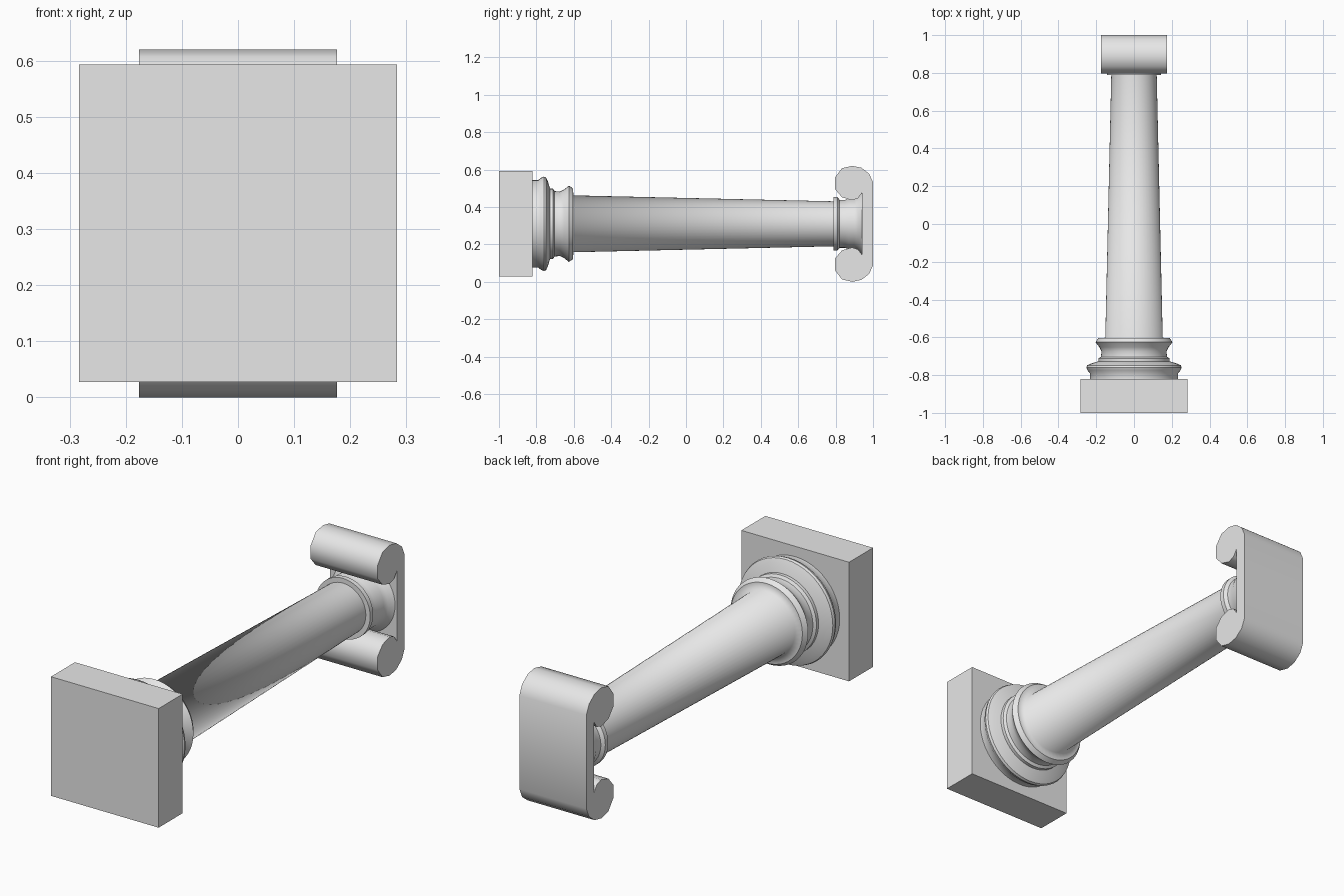
import bpy, bmesh, math

cube = bpy.data.objects.get("Cube")
if cube:
    bpy.data.objects.remove(cube, do_unlink=True)

AXIS_Z = 0.31
SEGMENTS = 48

stone = bpy.data.materials.new("light_grey_stone")
stone.use_nodes = True
colour = (0.8, 0.8, 0.8, 1)
stone.diffuse_color = colour
stone.node_tree.nodes["Principled BSDF"].inputs["Base Color"].default_value = colour


def finish(name, bm, angle=None):
    """Turn a bmesh into an object lying on the column axis."""
    mesh = bpy.data.meshes.new(name)
    bm.to_mesh(mesh)
    bm.free()
    mesh.materials.append(stone)
    obj = bpy.data.objects.new(name, mesh)
    obj.location.z = AXIS_Z
    bpy.context.collection.objects.link(obj)
    if angle:
        bpy.ops.object.select_all(action='DESELECT')
        obj.select_set(True)
        bpy.context.view_layer.objects.active = obj
        bpy.ops.object.shade_smooth_by_angle(angle=math.radians(angle))
    return obj


def lathe(name, profile, angle):
    """Revolve (y, radius) points around the y axis."""
    bm = bmesh.new()
    rings = []
    for y, r in profile:
        turns = [math.tau * j / SEGMENTS for j in range(SEGMENTS)]
        rings.append([bm.verts.new((r * math.cos(a), y, r * math.sin(a))) for a in turns])
    for lower, upper in zip(rings, rings[1:]):
        for j in range(SEGMENTS):
            k = (j + 1) % SEGMENTS
            bm.faces.new((lower[j], upper[j], upper[k], lower[k]))
    return finish(name, bm, angle)


def prism(name, outline, half_width, angle=None):
    """Extrude a closed (y, z) outline across x."""
    bm = bmesh.new()
    face = bm.faces.new([bm.verts.new((-half_width, y, z)) for y, z in outline])
    result = bmesh.ops.extrude_face_region(bm, geom=[face])
    moved = [v for v in result["geom"] if isinstance(v, bmesh.types.BMVert)]
    bmesh.ops.translate(bm, verts=moved, vec=(2 * half_width, 0, 0))
    bmesh.ops.recalc_face_normals(bm, faces=bm.faces)
    return finish(name, bm, angle)


# Square plinth
prism("plinth", [(-1, -0.283), (-0.82, -0.283), (-0.82, 0.283), (-1, 0.283)], 0.283)

# Turned base mouldings
lathe("base_moulding", [
    (-0.82, 0.234), (-0.79, 0.234), (-0.775, 0.246), (-0.76, 0.252), (-0.748, 0.248),
    (-0.738, 0.225), (-0.727, 0.188), (-0.711, 0.188), (-0.703, 0.175), (-0.674, 0.172),
    (-0.652, 0.183), (-0.626, 0.204), (-0.604, 0.189)], 40)

# Tapered shaft, blended softly into the ledge of the base
lathe("shaft", [(-0.604, 0.189), (-0.602, 0.152), (0.80, 0.12)], 180)

# Neck ring and flare under the capital
lathe("neck_moulding", [
    (0.788, 0.119), (0.788, 0.143), (0.81, 0.143), (0.822, 0.128), (0.85, 0.128),
    (0.87, 0.136), (0.90, 0.136), (0.92, 0.145), (0.942, 0.166)], 40)

# Scrolled capital: one volute outline, mirrored to the other side
volute = [(1, 0.222), (0.979, 0.268), (0.937, 0.300), (0.888, 0.31), (0.834, 0.297),
          (0.797, 0.249), (0.797, 0.185), (0.834, 0.142), (0.888, 0.126),
          (0.92, 0.137), (0.937, 0.16), (0.942, 0.17)]
prism("scroll_capital", volute + [(y, -z) for y, z in reversed(volute)], 0.176, 50)
